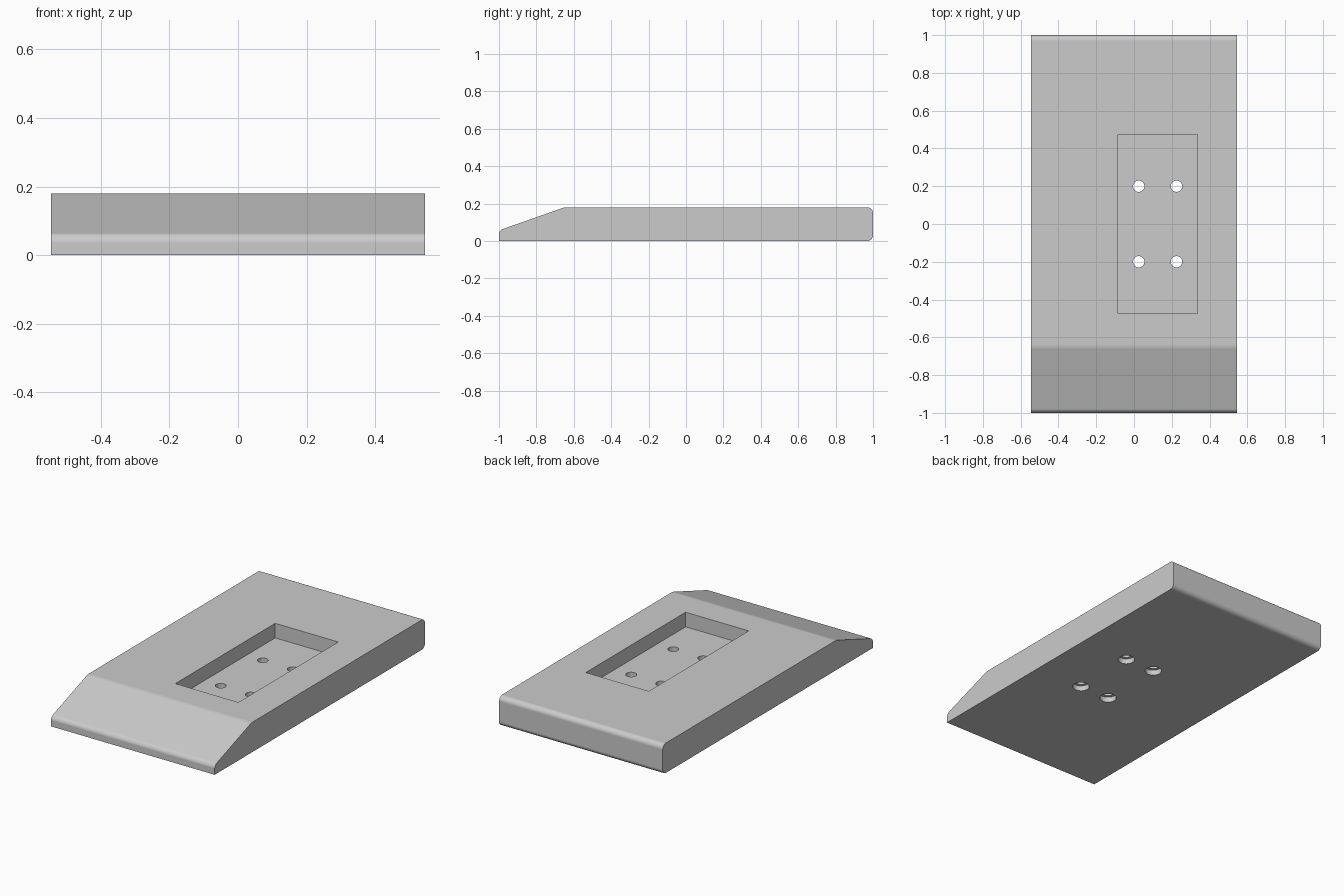
import bpy
import bmesh
import math
from mathutils import Matrix, Vector

if "Cube" in bpy.data.objects:
    bpy.data.objects.remove(bpy.data.objects["Cube"], do_unlink=True)

grey = bpy.data.materials.new("plain grey")
grey.use_nodes = True
grey.diffuse_color = (0.6, 0.6, 0.6, 1)
grey.node_tree.nodes["Principled BSDF"].inputs["Base Color"].default_value = (0.6, 0.6, 0.6, 1)

HALF_WIDTH, HEIGHT = 0.545, 0.18
POCKET_FLOOR = 0.092


def make_object(name, bm):
    bmesh.ops.recalc_face_normals(bm, faces=bm.faces)
    mesh = bpy.data.meshes.new(name)
    bm.to_mesh(mesh)
    bm.free()
    mesh.materials.append(grey)
    obj = bpy.data.objects.new(name, mesh)
    bpy.context.collection.objects.link(obj)
    return obj


def box_cutter(x0, x1, y0, y1, z0, z1):
    bm = bmesh.new()
    size = Matrix.Diagonal((x1 - x0, y1 - y0, z1 - z0, 1))
    centre = Matrix.Translation(((x0 + x1) / 2, (y0 + y1) / 2, (z0 + z1) / 2))
    bmesh.ops.create_cube(bm, size=1, matrix=centre @ size)
    return make_object("pocket_cutter", bm)


def round_cutter(x, y, radius, z0, z1):
    bm = bmesh.new()
    bmesh.ops.create_cone(bm, cap_ends=True, segments=32, radius1=radius, radius2=radius,
                          depth=z1 - z0, matrix=Matrix.Translation((x, y, (z0 + z1) / 2)))
    return make_object("hole_cutter", bm)


def cut(obj, cutter):
    mod = obj.modifiers.new("cut", 'BOOLEAN')
    mod.operation, mod.solver, mod.object = 'DIFFERENCE', 'EXACT', cutter
    bpy.context.view_layer.objects.active = obj
    bpy.ops.object.modifier_apply(modifier=mod.name)
    bpy.data.objects.remove(cutter, do_unlink=True)


# Wedge-nosed slab: side profile (y, z, rounding) extruded across the width
profile = [(-1, 0, 0), (1, 0, 0.03), (1, HEIGHT, 0.03),
           (-0.65, HEIGHT, 0.012), (-1, 0.057, 0.021)]
bm = bmesh.new()
side = bm.faces.new([bm.verts.new((-HALF_WIDTH, y, z)) for y, z, r in profile])
extruded = bmesh.ops.extrude_face_region(bm, geom=[side])["geom"]
bmesh.ops.translate(bm, vec=(2 * HALF_WIDTH, 0, 0),
                    verts=[v for v in extruded if isinstance(v, bmesh.types.BMVert)])
for y, z, r in profile:
    if r:
        edges = [e for e in bm.edges
                 if all((v.co.yz - Vector((y, z))).length < 1e-4 for v in e.verts)]
        bmesh.ops.bevel(bm, geom=edges, offset=r, offset_type='OFFSET',
                        segments=8, profile=0.5, affect='EDGES')
slab = make_object("slab", bm)

# Rectangular pocket in the top
cut(slab, box_cutter(-0.085, 0.335, -0.475, 0.475, POCKET_FLOOR, 0.4))

# Four screw holes through the pocket floor, counterbored from below
for x in (0.025, 0.225):
    for y in (-0.2, 0.2):
        cut(slab, round_cutter(x, y, 0.03, -0.1, 0.14))
        cut(slab, round_cutter(x, y, 0.047, -0.1, 0.032))

# Smooth rounded ends with flat faces kept flat
bpy.ops.object.select_all(action='DESELECT')
slab.select_set(True)
bpy.context.view_layer.objects.active = slab
bpy.ops.object.shade_smooth_by_angle(angle=math.radians(30))
weighted = slab.modifiers.new("flat_normals", 'WEIGHTED_NORMAL')
weighted.keep_sharp = True
